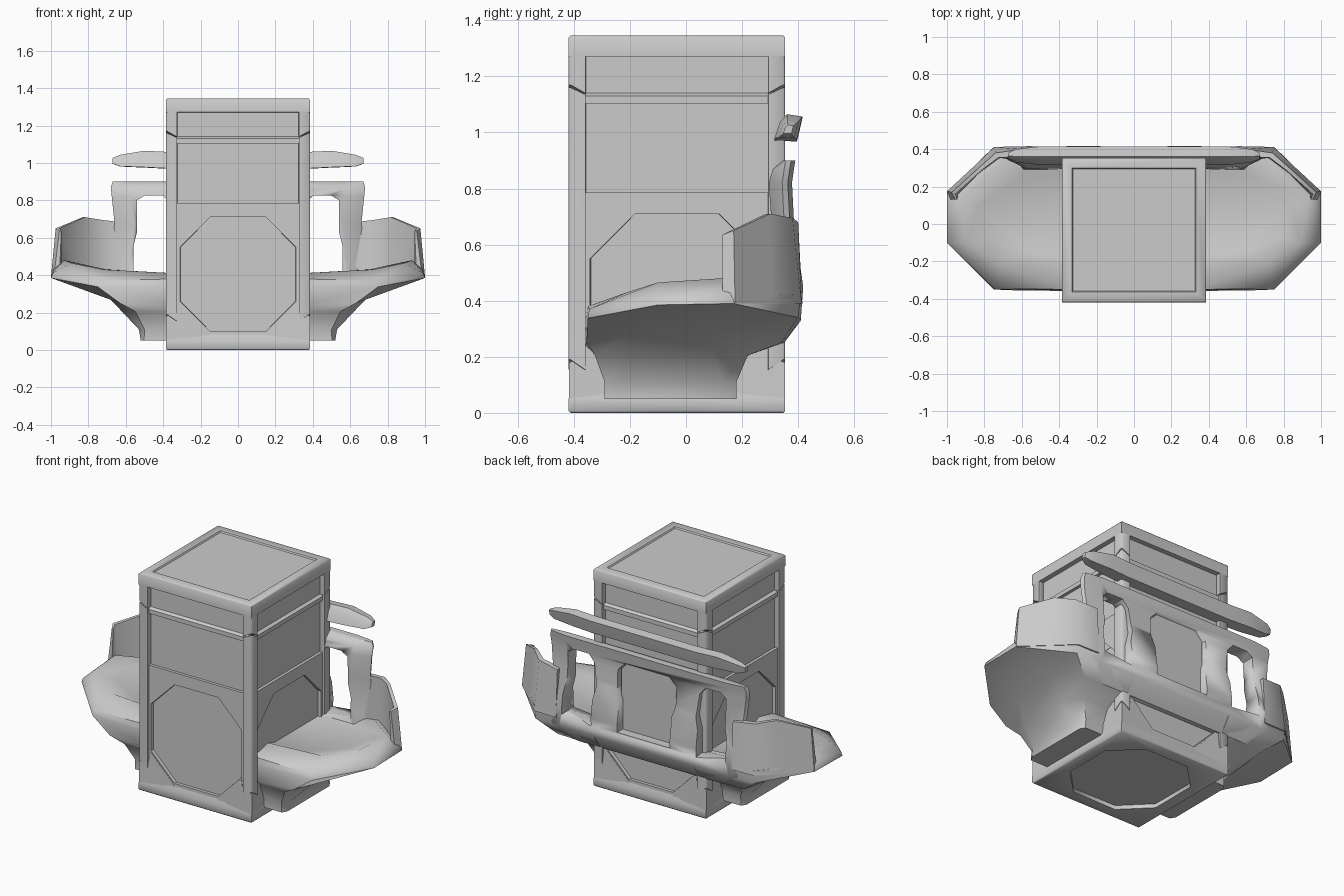
import bpy, bmesh, math
from mathutils import Matrix

if "Cube" in bpy.data.objects:
    bpy.data.objects.remove(bpy.data.objects["Cube"])

H = 0.386                                  # half width of the cabinet
D = 0.03                                   # depth of the recessed panels
CENTRE = Matrix.Translation((0, -0.0325, 0))


def finish(name, bm, angle=35):
    bmesh.ops.recalc_face_normals(bm, faces=bm.faces)
    me = bpy.data.meshes.new(name)
    bm.to_mesh(me)
    bm.free()
    ob = bpy.data.objects.new(name, me)
    bpy.context.collection.objects.link(ob)
    bpy.ops.object.select_all(action='DESELECT')
    ob.select_set(True)
    bpy.context.view_layer.objects.active = ob
    bpy.ops.object.shade_smooth_by_angle(angle=math.radians(angle))
    return ob


def loft(bm, loops, cap=(True, True)):
    rows = [[bm.verts.new(p) for p in l] for l in loops]
    n = len(rows[0])
    for a, b in zip(rows, rows[1:]):
        for i in range(n):
            j = (i + 1) % n
            bm.faces.new((a[i], a[j], b[j], b[i]))
    if cap[0]:
        bm.faces.new(rows[0][::-1])
    if cap[1]:
        bm.faces.new(rows[-1])


def rect(r, z):
    return [(-r, -r, z), (r, -r, z), (r, r, z), (-r, r, z)]


def prism(bm, pts, y0, y1):
    loft(bm, [[(x, y, z) for x, z in pts] for y in (y0, y1)])


def four_sides(name, build, angle=35):
    bm = bmesh.new()
    for k in range(4):
        part = bmesh.new()
        build(part)
        part.transform(CENTRE @ Matrix.Rotation(k * math.pi / 2, 4, 'Z'))
        me = bpy.data.meshes.new("tmp")
        part.to_mesh(me)
        part.free()
        bm.from_mesh(me)
        bpy.data.meshes.remove(me)
    return finish(name, bm, angle)


def stack(name, loops, cap=(True, True), angle=35):
    bm = bmesh.new()
    loft(bm, loops, cap)
    bm.transform(CENTRE)
    return finish(name, bm, angle)


def both_sides(name, build, angle=35):
    bm = bmesh.new()
    build(bm)
    ob = finish(name, bm, angle)
    ob.modifiers.new("mirror", 'MIRROR').use_axis[0] = True
    return ob


# Recessed core panels with the ledge under the lid
stack("cabinet_core", [rect(H - D, .6), rect(H - D, 1.103), rect(H - .012, 1.104),
                       rect(H - .012, 1.13), rect(H - D, 1.14), rect(H - D, 1.28)])

# Lid rim with slightly sunken top panel
stack("lid_rim", [rect(H - .05, 1.27), rect(H, 1.271), rect(H, 1.338), rect(H - .007, 1.345),
                  rect(H - .055, 1.345), rect(H - .06, 1.337)], (False, True), 50)


# Corner posts with chamfered outer edge and tapered ends
def post(z0, z1, taper0, taper1):
    def build(bm):
        # plan points; weight 1 on the outer corner, 0 on the inner ones
        plan = [(H - .062, -H + D + .005, 0), (H - .06, -H, .1), (H - .007, -H, 1), (H, -H + .007, 1),
                (H, -H + .06, .1), (H - D - .005, -H + .062, 0)]
        loft(bm, [[(x, y, z0 + taper0 * w) for x, y, w in plan],
                  [(x, y, z1 + taper1 * w) for x, y, w in plan]])
    return build


four_sides("lid_corner_posts", post(1.137, 1.272, .033, 0), 50)
four_sides("body_corner_posts", post(.15, 1.132, .04, .028), 50)


# Lower plates with octagonal recess
def octagon(w, z0, z1, c):
    return [(c, z0), (w, z0 + w - c), (w, z1 - w + c), (c, z1),
            (-c, z1), (-w, z1 - w + c), (-w, z0 + w - c), (-c, z0)]


def lower_plate(bm):
    R = .345
    o = octagon(.31, .10, .71, .15)
    outer = [(R, .03), (R, .26), (R, .55), (R, .785), (-R, .785), (-R, .55), (-R, .26), (-R, .03)]
    y = -H + .012
    loft(bm, [[(x, y + .03, z) for x, z in outer], [(x, y, z) for x, z in outer],
              [(x, y, z) for x, z in o], [(x * .99, y + .02, z) for x, z in o]], (False, True))


four_sides("lower_panels", lower_plate, 25)

# Base rim with octagonal recess underneath
C, B = .15, .31
ring = [(C, -1), (1, -C), (1, C), (C, 1), (-C, 1), (-1, C), (-1, -C), (-C, -1)]


def base_sq(r, z):
    return [(r, -r, z), (r, -r * .2, z), (r, r * .2, z), (r, r, z),
            (-r, r, z), (-r, r * .2, z), (-r, -r * .2, z), (-r, -r, z)]


base_oct = [(x * (B if abs(x) == 1 else 1), y * (B if abs(y) == 1 else 1)) for x, y in ring]
stack("base_rim", [base_sq(H - .015, .09), base_sq(H, .05), base_sq(H, .007), base_sq(H - .007, 0),
                   [(x, y, 0) for x, y in base_oct], [(x, y, .025) for x, y in base_oct]],
      (False, True), 50)


# Base corner gussets
def gusset(bm):
    pts = [(H - .003, .03), (H - .003, .18), (.315, .21), (.31, .25), (.15, .09), (.15, .03)]
    for s in (1, -1):
        loft(bm, [[(s * x, -H + .025, z) for x, z in pts],
                  [(s * x, -H + .001 + (.009 if z > .2 or x < .2 else 0), z) for x, z in pts]])


four_sides("base_gussets", gusset)


# Side pods: foot flaring out to a wide tray
def pod(bm):
    I = .34

    def foot(x, y0, y1, z, c=.08):
        return [(I, y0, z), (x - c * .6, y0, z), (x, y0 + c, z), (x, y1 - c, z), (x - c * .6, y1, z), (I, y1, z)]
    loft(bm, [
        foot(.52, -.29, .18, .05, .03), foot(.53, -.29, .18, .11, .05), foot(.62, -.325, .22, .205, .12),
        [(I, -.358, .24), (.63, -.355, .25), (.72, -.15, .31), (.72, .17, .31), (.64, .34, .25), (I, .35, .25)],
        [(I, -.355, .34), (.75, -.35, .338), (1, -.1, .385), (1, .17, .39), (.75, .40, .34), (I, .41, .33)],
        [(I, -.35, .38), (.74, -.345, .37), (.99, -.1, .41), (.99, .17, .43), (.75, .41, .42), (I, .41, .40)],
        [(I, -.21, .41), (.72, -.21, .43), (.89, -.1, .465), (.93, .13, .48), (.70, .34, .43), (I, .34, .41)],
        [(I, -.15, .39), (.57, -.15, .39), (.80, -.07, .44), (.83, .10, .44), (.57, .28, .39), (I, .28, .39)],
    ])


both_sides("side_pods", pod, 50)


# Raised walls around the rear outside of the pods
def pod_wall(bm):
    # outer bottom x,y / outer top x,y / top z / inward thickness x,y
    rows = [(.985, .13, .955, .13, .635, -.02, 0), (1.0, .175, .975, .17, .65, -.04, -.02),
            (.86, .305, .83, .30, .71, -.025, -.03), (.75, .412, .74, .38, .695, -.03, -.05),
            (.60, .415, .60, .40, .68, 0, -.08)]
    loft(bm, [[(a, b, .39), (c, d, z), (c + e * .5, d + f * .5, z), (a + e * 1.5, b + f, .38)]
              for a, b, c, d, z, e, f in rows])


both_sides("pod_walls", pod_wall, 55)


# Back frame linking both pods, with three windows
def slab(w, y0, y1, z):
    return [(-w + .10, y0, z), (w - .10, y0, z), (w, y1 - .035, z), (w - .01, y1 - .015, z),
            (w - .12, y1, z), (-w + .12, y1, z), (-w + .01, y1 - .015, z), (-w, y1 - .035, z)]


bm = bmesh.new()
loft(bm, [slab(.60, .27, .35, .25), slab(.70, .28, .41, .34), slab(.68, .30, .418, .45),
          slab(.66, .305, .385, .68), slab(.675, .295, .378, .82), slab(.68, .31, .385, .87),
          slab(.67, .345, .39, .90)])
frame = finish("back_frame", bm, 45)
bm = bmesh.new()
side_window = [(.36, .40), (.56, .42), (.56, .55), (.54, .63), (.54, .80), (.50, .825), (.40, .825),
               (.36, .78), (.34, .64), (.36, .56)]
for s in (1, -1):
    prism(bm, [(s * x, z) for x, z in side_window], .1, .6)
prism(bm, [(-.18, .41), (.18, .41), (.18, .60), (.20, .66), (.20, .78), (.15, .83),
           (-.15, .83), (-.20, .78), (-.20, .66), (-.18, .60)], .1, .6)
cutter = finish("window_cutter", bm)
cutter.hide_render = True
cutter.hide_set(True)
cut = frame.modifiers.new("windows", 'BOOLEAN')
cut.object = cutter
cut.solver = 'EXACT'

# Framed panel in the middle window
bm = bmesh.new()
prism(bm, [(-.19, .40), (.19, .40), (.19, .78), (.14, .83), (-.14, .83), (-.19, .78)], .33, .36)
finish("back_panel", bm)

# Upper rear bar
bm = bmesh.new()
loft(bm, [[(x, .365 + (y - .365) * k, 1.01 + dz + (z - 1.01) * k)
           for y, z in ((.315, .97), (.395, .968), (.40, .985), (.415, 1.05), (.36, 1.058), (.335, 1.03))]
          for x, k, dz in ((-.67, .35, 0), (-.63, .7, 0), (-.50, 1, .007), (-.36, 1, 0),
                           (.36, 1, 0), (.50, 1, .007), (.63, .7, 0), (.67, .35, 0))])
finish("rear_bar", bm, 45)
